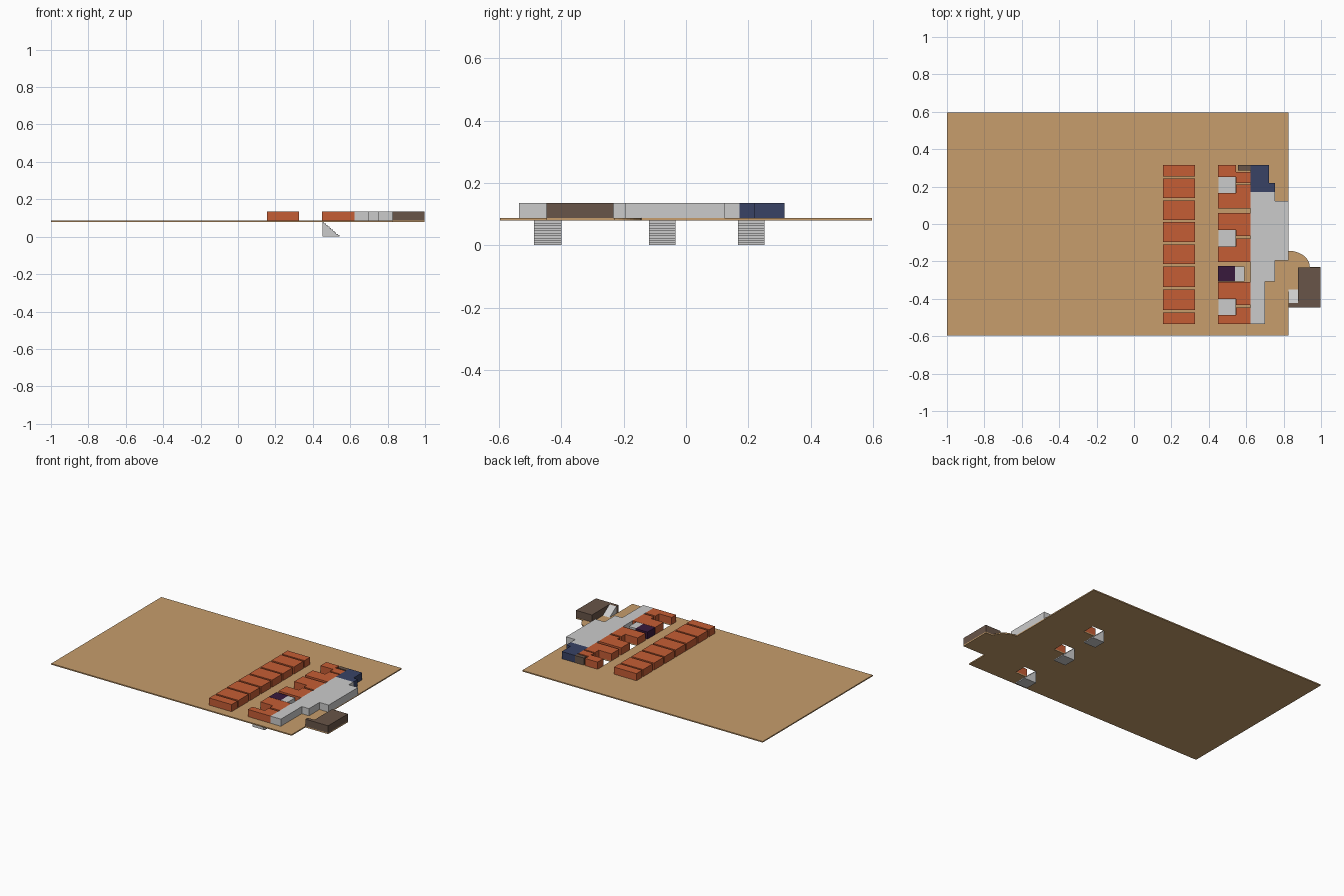
import bpy, bmesh, math

if "Cube" in bpy.data.objects:
    bpy.data.objects.remove(bpy.data.objects["Cube"])

Z0, Z1, Z2 = 0.079, 0.087, 0.136      # slab underside, floor level, block tops


def material(name, r, g, b):
    m = bpy.data.materials.new(name)
    m.diffuse_color = (r, g, b, 1)
    m.use_nodes = True
    m.node_tree.nodes["Principled BSDF"].inputs["Base Color"].default_value = m.diffuse_color
    return m


TAN = material("tan_floor", 0.57, 0.34, 0.15)
ORANGE = material("orange_room", 0.56, 0.11, 0.035)
NAVY = material("navy_room", 0.04, 0.055, 0.13)
BROWN = material("brown_room", 0.14, 0.09, 0.065)
PURPLE = material("purple_room", 0.04, 0.01, 0.045)


def prism(name, outline, offset, mat=None):
    """Extrude a planar outline of 3D points by an offset vector."""
    bm = bmesh.new()
    face = bm.faces.new([bm.verts.new(p) for p in outline])
    ext = bmesh.ops.extrude_face_region(bm, geom=[face])["geom"]
    bmesh.ops.translate(bm, vec=offset,
                        verts=[v for v in ext if isinstance(v, bmesh.types.BMVert)])
    bmesh.ops.recalc_face_normals(bm, faces=bm.faces)
    me = bpy.data.meshes.new(name)
    bm.to_mesh(me)
    bm.free()
    ob = bpy.data.objects.new(name, me)
    bpy.context.collection.objects.link(ob)
    if mat:
        me.materials.append(mat)
    return ob


def plan(name, pts, mat=None, z0=Z1, z1=Z2):
    """Floor-plan outline raised from z0 to z1."""
    return prism(name, [(x, y, z0) for x, y in pts], (0, 0, z1 - z0), mat)


def rect(x0, x1, y0, y1):
    return [(x0, y0), (x1, y0), (x1, y1), (x0, y1)]


# floor slab with a rounded landing on its right edge
XE = 0.825
arc = [(XE + 0.115 * math.cos(math.radians(a)), -0.23 + 0.087 * math.sin(math.radians(a)))
       for a in range(0, 91, 9)]
slab = plan("floor_slab", [(-1, -0.597), (XE, -0.597), (XE, -0.447), (0.997, -0.447),
                           (0.997, -0.23)] + arc + [(XE, 0.597), (-1, 0.597)], TAN, Z0, Z1)

# stairs down through openings in the slab
SX0, SX1, STEPS = 0.452, 0.543, 10
for i, (y0, y1) in enumerate([(-0.487, -0.4), (-0.119, -0.033), (0.167, 0.252)]):
    cutter = plan(f"stair_opening_{i}", rect(SX0, SX1, y0, y1), None, 0.06, 0.11)
    cutter.hide_render = True
    cutter.hide_viewport = True
    cut = slab.modifiers.new(f"opening_{i}", 'BOOLEAN')
    cut.object = cutter
    cut.solver = 'EXACT'
    run, rise = (SX1 - SX0) / STEPS, Z0 / STEPS
    prof = [(SX0, 0), (SX1, 0)]
    for s in range(STEPS):
        x = SX1 - s * run
        prof += [(x, (s + 1) * rise), (x - run, (s + 1) * rise)]
    prism(f"stairs_{i}", [(x, y0, z) for x, z in prof], (0, y1 - y0, 0))

# left row of rooms
for i, (y0, y1) in enumerate([(0.255, 0.316), (0.14, 0.243), (0.022, 0.126), (-0.096, 0.01),
                              (-0.214, -0.109), (-0.338, -0.227), (-0.46, -0.35),
                              (-0.535, -0.473)]):
    plan(f"left_room_{i}", rect(0.155, 0.326, y0, y1), ORANGE)

# right row: L-shaped rooms wrapping the stairwells
A, B, C = 0.45, 0.545, 0.622
# (y low left, y high left, y low right, y high right)
for i, (l0, l1, r0, r1) in enumerate([(0.252, 0.316, 0.22, 0.278), (0.082, 0.167, 0.082, 0.21),
                                      (-0.033, 0.06, -0.064, 0.06),
                                      (-0.203, -0.119, -0.203, -0.077),
                                      (-0.4, -0.31, -0.433, -0.31),
                                      (-0.535, -0.487, -0.535, -0.447)]):
    pts = [(A, l0), (B, l0), (B, r0), (C, r0), (C, r1), (B, r1), (B, l1), (A, l1)]
    pts = [p for k, p in enumerate(pts) if p != pts[k - 1]]
    pts = [p for k, p in enumerate(pts)
           if not p[1] == pts[k - 1][1] == pts[(k + 1) % len(pts)][1]]
    plan(f"right_room_{i}", pts, ORANGE)

# service rooms
plan("purple_service_room", rect(0.45, 0.54, -0.308, -0.224), PURPLE)
plan("grey_service_room", rect(0.54, 0.592, -0.308, -0.226))
plan("brown_closet", rect(0.555, C, 0.287, 0.316), BROWN)

# large grey hall with stepped outer wall
plan("main_hall", [(C, -0.535), (0.7, -0.535), (0.7, -0.308), (0.755, -0.308), (0.755, -0.195),
                   (XE, -0.195), (XE, 0.123), (0.755, 0.123), (0.755, 0.172), (C, 0.172)])
plan("navy_room", [(C, 0.172), (0.755, 0.172), (0.755, 0.22), (0.722, 0.22),
                   (0.722, 0.316), (C, 0.316)], NAVY)

# brown annex with a small ramp
plan("annex", [(XE, -0.447), (0.997, -0.447), (0.997, -0.232), (0.877, -0.232),
               (0.877, -0.423), (XE, -0.423)], BROWN)
prism("annex_ramp", [(XE, -0.35, Z1), (XE, -0.423, Z1), (XE, -0.423, Z2)], (0.052, 0, 0))
